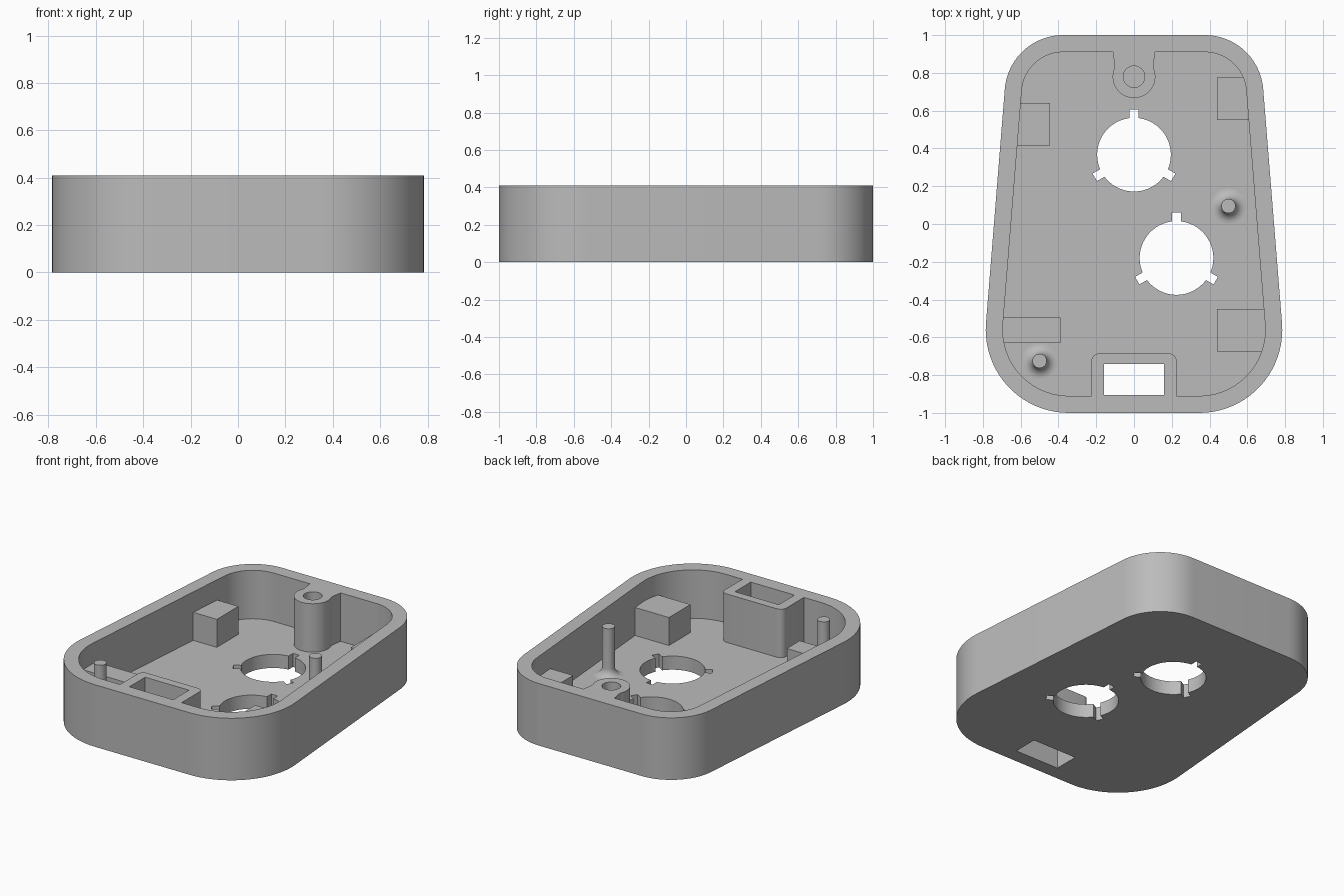
import bpy, bmesh
from math import sin, cos, pi, radians
from mathutils import Vector

HEIGHT, FLOOR, WALL = 0.41, 0.09, 0.09
BLOCK_TOP = 0.275

if "Cube" in bpy.data.objects:
    bpy.data.objects.remove(bpy.data.objects["Cube"])

grey = bpy.data.materials.new("plain grey")
grey.use_nodes = True
grey.diffuse_color = (0.5, 0.5, 0.5, 1)
grey.node_tree.nodes["Principled BSDF"].inputs["Base Color"].default_value = (0.5, 0.5, 0.5, 1)


def make_object(name, bm):
    bmesh.ops.recalc_face_normals(bm, faces=bm.faces)
    mesh = bpy.data.meshes.new(name)
    bm.to_mesh(mesh)
    bm.free()
    mesh.materials.append(grey)
    obj = bpy.data.objects.new(name, mesh)
    bpy.context.collection.objects.link(obj)
    return obj


def prism(name, outline, z0, z1):
    bm = bmesh.new()
    face = bm.faces.new([bm.verts.new((x, y, z0)) for x, y in outline])
    top = bmesh.ops.extrude_face_region(bm, geom=[face])["geom"]
    bmesh.ops.translate(bm, vec=(0, 0, z1 - z0),
                        verts=[v for v in top if isinstance(v, bmesh.types.BMVert)])
    return make_object(name, bm)


def arc(cx, cy, r, start, end, steps=20):
    return [(cx + r * cos(radians(start + (end - start) * i / steps)),
             cy + r * sin(radians(start + (end - start) * i / steps)))
            for i in range(steps + 1)]


def rectangle(x0, x1, y0, y1):
    return [(x0, y0), (x1, y0), (x1, y1), (x0, y1)]


def mirrored(half):
    return half + [(-x, y) for x, y in reversed(half)]


def case_outline(inset):
    # wide round front corners tapering to tighter back corners
    return mirrored(arc(0.345, -0.56, 0.44 - inset, -90, 4.4)
                    + arc(0.375, 0.69, 0.31 - inset, 4.4, 90))


def select_only(obj):
    bpy.ops.object.select_all(action="DESELECT")
    obj.select_set(True)
    bpy.context.view_layer.objects.active = obj


def combine(target, tool, operation):
    tool.hide_render = True
    mod = target.modifiers.new(operation.lower(), "BOOLEAN")
    mod.operation, mod.object, mod.solver = operation, tool, "EXACT"
    select_only(target)
    bpy.ops.object.modifier_apply(modifier=mod.name)
    bpy.data.objects.remove(tool)


def smooth(obj):
    select_only(obj)
    bpy.ops.object.shade_smooth_by_angle(angle=radians(30))


# Tray with floor and surrounding wall
case = prism("case", case_outline(0), 0, HEIGHT)
combine(case, prism("cavity", case_outline(WALL), FLOOR, 0.6), "DIFFERENCE")

# Connector housing at the front, with rounded inner corners
housing = mirrored([(0.225, -0.95)] + arc(0.185, -0.725, 0.04, 0, 90, 6))
combine(case, prism("connector_housing", housing, 0.04, HEIGHT), "UNION")
combine(case, prism("connector_slot", rectangle(-0.16, 0.16, -0.905, -0.74), -0.1, 0.6),
        "DIFFERENCE")

# Screw boss at the back, joined to the wall by a neck
boss = mirrored(arc(0, 0.78, 0.113, -90, 25, 24)[1:] + [(0.103, 0.85), (0.112, 0.9), (0.112, 0.95)])
boss.append((0, 0.78 - 0.113))
combine(case, prism("screw_boss", boss, 0.04, HEIGHT), "UNION")
combine(case, prism("screw_hole", arc(0, 0.78, 0.057, 0, 350, 35), FLOOR, 0.6), "DIFFERENCE")

# Round floor openings, each with three keyed notches
for cx, cy in [(0, 0.367), (0.225, -0.18)]:
    outline = []
    for k in range(3):
        direction = Vector((cos(pi / 2 + k * 2 * pi / 3), sin(pi / 2 + k * 2 * pi / 3)))
        side = Vector((-direction.y, direction.x)) * 0.023
        for sign in (-1, 1):
            tip = Vector((cx, cy)) + direction * 0.24 + side * sign
            outline += [tuple(tip)]
        mid = 90 + k * 120
        outline += arc(cx, cy, 0.195, mid + 6.8, mid + 113.2, 24)
    combine(case, prism("keyed_opening", outline, -0.1, 0.3), "DIFFERENCE")

bm = bmesh.new()
bm.from_mesh(case.data)
bmesh.ops.remove_doubles(bm, verts=bm.verts, dist=0.0001)
bm.to_mesh(case.data)
bm.free()
smooth(case)


# Support blocks against the side walls
def wall_x(y):
    return 0.6 + (0.69 - y) * 0.08 + 0.01


for name, side, inner, y0, y1 in [("back_left_block", 1, 0.44, 0.55, 0.775),
                                  ("back_right_block", -1, 0.445, 0.415, 0.64),
                                  ("front_left_block", 1, 0.44, -0.675, -0.45),
                                  ("front_right_block", -1, 0.39, -0.63, -0.495)]:
    footprint = [(side * inner, y0), (side * wall_x(y0), y0),
                 (side * wall_x(y1), y1), (side * inner, y1)]
    prism(name, footprint, FLOOR - 0.01, BLOCK_TOP)

# Pegs with a flared foot
for name, x, y in [("left_peg", 0.5, 0.095), ("right_peg", -0.5, -0.725)]:
    radius, flare = 0.038, 0.055
    profile = [(0, HEIGHT), (radius, HEIGHT)]
    profile += arc(radius + flare, FLOOR + flare, flare, 180, 270, 8)
    profile += [(radius + flare, FLOOR - 0.01), (0, FLOOR - 0.01)]
    bm = bmesh.new()
    verts = [bm.verts.new((r, 0, z)) for r, z in profile]
    edges = [bm.edges.new(pair) for pair in zip(verts, verts[1:])]
    bmesh.ops.spin(bm, geom=verts + edges, cent=(0, 0, 0), axis=(0, 0, 1),
                   angle=2 * pi, steps=32)
    bmesh.ops.remove_doubles(bm, verts=bm.verts, dist=0.0001)
    peg = make_object(name, bm)
    peg.location = (x, y, 0)
    smooth(peg)
